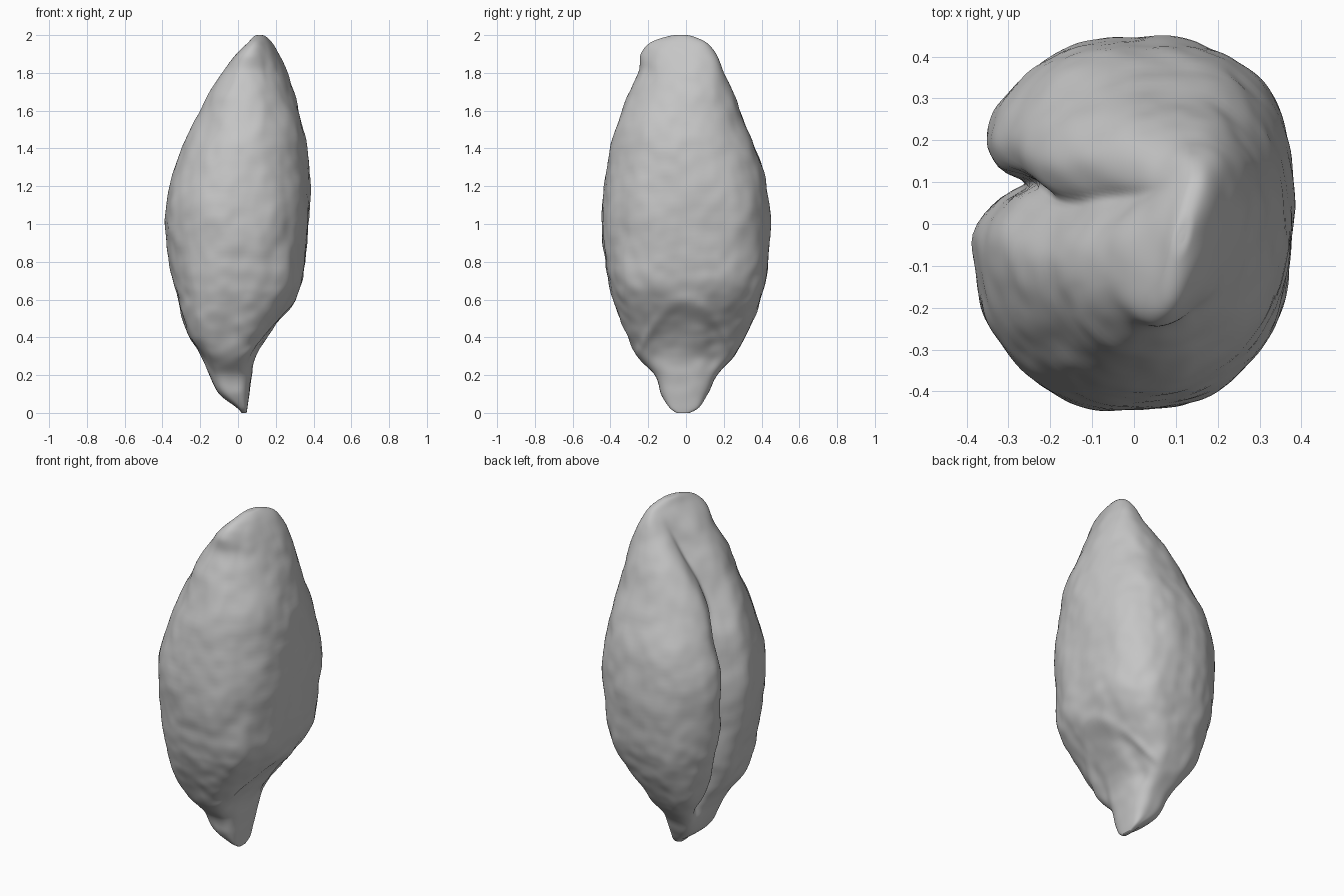
import bpy, bmesh, math
from mathutils import Vector, noise

old = bpy.data.objects.get("Cube")
if old:
    bpy.data.objects.remove(old)

# Husk profile: height, crease side, back side, front edge, rear edge
PROFILE = [Vector(row) for row in (
    (0, .02, .045, -.05, .02),
    (.03, -.01, .05, -.09, .07),
    (.1, -.1, .06, -.135, .115),
    (.2, -.15, .075, -.165, .165),
    (.3, -.195, .09, -.26, .255),
    (.4, -.26, .15, -.31, .315),
    (.5, -.295, .22, -.35, .36),
    (.6, -.32, .295, -.385, .395),
    (.7, -.345, .34, -.41, .42),
    (.85, -.37, .36, -.43, .437),
    (1.05, -.385, .375, -.447, .445),
    (1.25, -.355, .375, -.425, .415),
    (1.45, -.285, .355, -.39, .347),
    (1.65, -.185, .305, -.32, .27),
    (1.8, -.08, .25, -.26, .205),
    (1.9, -.0, .205, -.24, .16),
    (1.96, .06, .17, -.19, .11),
    (1.995, .09, .14, -.09, .03),
    (2, .11, .12, -.04, -.02),
)]
SEGMENTS = 192
STEPS = 8


def smooth_step(low, high, value):
    t = min(max((value - low) / (high - low), 0), 1)
    return t * t * (3 - 2 * t)


def bell(distance, width):
    return math.exp(-(distance / width) ** 2)


def blend(index, t):
    """Smooth curve through the profile rows."""
    last = len(PROFILE) - 1
    a, b, c, d = (PROFILE[min(max(index + k, 0), last)] for k in (-1, 0, 1, 2))
    return b + (c - a) * (t / 2) + (a * 2 - b * 5 + c * 4 - d) * (t * t / 2) \
        + (b * 3 - a - c * 3 + d) * (t ** 3 / 2)


def surface_point(row, angle):
    z, left, right, front, rear = row
    ca, sa = math.cos(angle), math.sin(angle)

    # Boxier sections low down, rounder ones towards the crown
    box = 2.95 - .6 * smooth_step(.4, 1, z) - .35 * smooth_step(1, 1.6, z)
    if ca > 0 and sa > 0:
        box += .6 * smooth_step(.4, 1, z) - .2 * smooth_step(1.3, 1.8, z)
    half_x, half_y = (right - left) / 2, (rear - front) / 2
    u = math.copysign(abs(ca) ** (2 / box), ca)
    v = math.copysign(abs(sa) ** (2 / box), sa)
    x = (left + right) / 2 + half_x * u
    y = (front + rear) / 2 + half_y * v

    # Slanted crown
    x += .2 * half_y * v * smooth_step(1.5, 1.9, z)

    # Lengthwise crease, a shallow trough near the crown and a tight slit below
    side = smooth_step(0, .6, -ca)
    fade = smooth_step(.15, .45, z) * (1 - smooth_step(1.7, 1.98, z))
    gap = y - .1 + .05 * bell(z - 1.6, .25) + .006 * math.sin(z * 18)
    broad = .06 + .02 * smooth_step(.6, 1.4, z)
    slit = .05 * (1 - .7 * smooth_step(1.2, 1.6, z))
    x += side * fade * (.075 * bell(gap + .01, broad) + slit * bell(gap, .022))

    # Grooves beside the germ, with an arched rim above it
    back = smooth_step(.1, .6, ca)
    germ = smooth_step(.12, .3, z) * (1 - smooth_step(.4, .55, z))
    x -= .012 * back * germ * bell(abs(y) - .15, .05)
    x += .01 * back * bell(z - .58 + 4 * y * y, .05)

    # Softly wrinkled skin
    size = smooth_step(0, .3, half_y)
    bump = .01 * noise.noise(Vector((x * 7, y * 7, z * 5)))
    bump += .005 * noise.noise(Vector((x * 14, y * 14, z * 14)))
    return Vector((x + ca * bump * size, y + sa * bump * size, z))


# Loft the husk from stacked rings
bm = bmesh.new()
rows = [blend(i, s / STEPS) for i in range(len(PROFILE) - 1) for s in range(STEPS)]
rows.append(PROFILE[-1])
rings = [[bm.verts.new(surface_point(row, math.tau * k / SEGMENTS))
          for k in range(SEGMENTS)] for row in rows]
for lower, upper in zip(rings, rings[1:]):
    for k in range(SEGMENTS):
        n = (k + 1) % SEGMENTS
        bm.faces.new((lower[k], lower[n], upper[n], upper[k]))
bm.faces.new(rings[0][::-1])
bm.faces.new(rings[-1])
for face in bm.faces:
    face.smooth = True

mesh = bpy.data.meshes.new("grain_kernel")
bm.to_mesh(mesh)
bm.free()
kernel = bpy.data.objects.new("grain_kernel", mesh)
bpy.context.collection.objects.link(kernel)

# Plain grey skin
grey = bpy.data.materials.new("plain grey")
grey.use_nodes = True
colour = (.56, .56, .56, 1)
grey.diffuse_color = colour
shader = next(n for n in grey.node_tree.nodes if n.type == 'BSDF_PRINCIPLED')
shader.inputs["Base Color"].default_value = colour
mesh.materials.append(grey)
